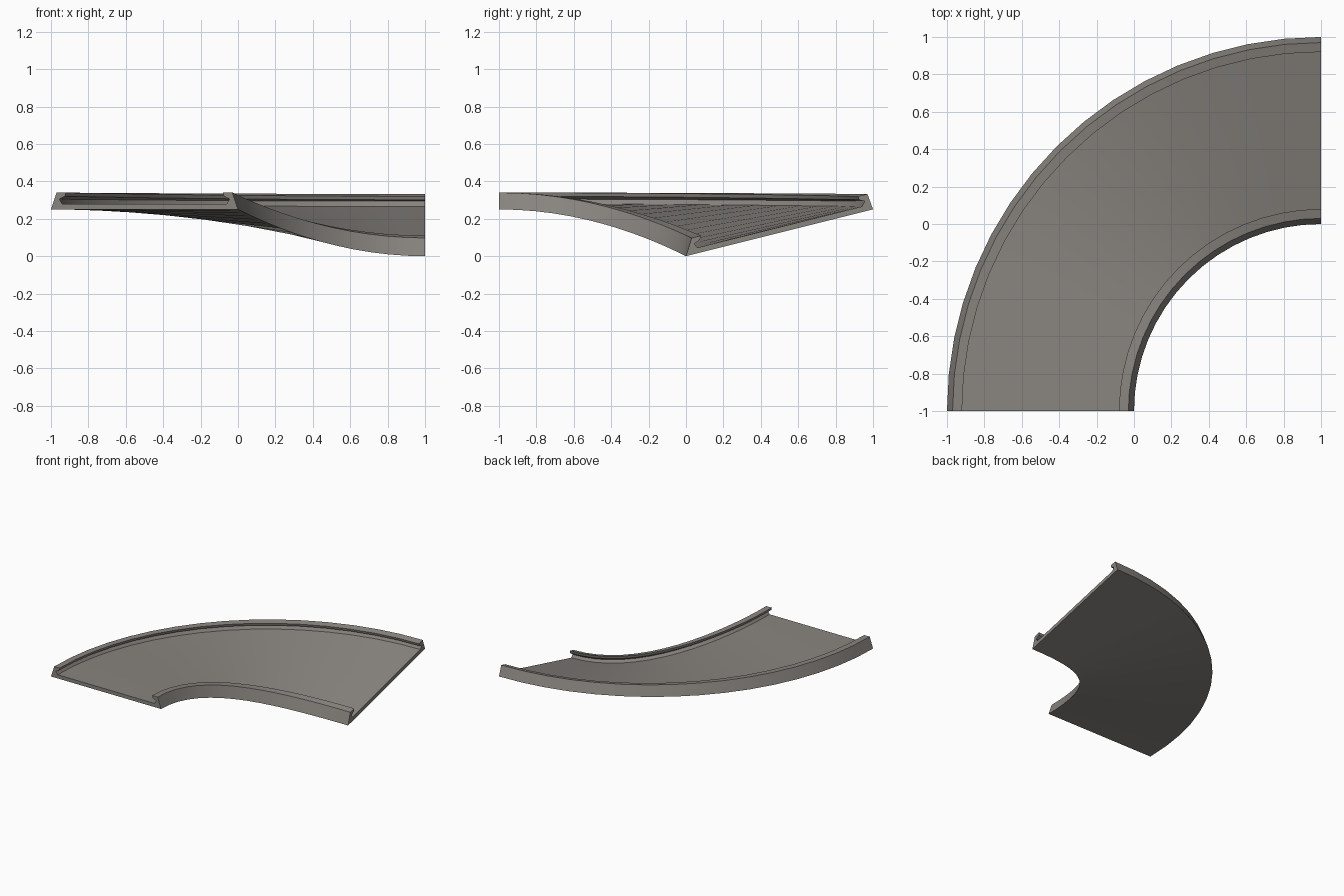
import bpy, bmesh, math

if "Cube" in bpy.data.objects:
    bpy.data.objects.remove(bpy.data.objects["Cube"])

SEG = 16          # facets around the quarter turn
CX, CY = 1.0, -1.0
DROP = 0.25       # how far the inner edge sinks at the banked end

# Cross-section of one kerb: (distance from track edge, height above base)
kerb = [(0, 0), (0.03, 0.09), (0.08, 0.09), (0.075, 0.07), (0.045, 0.055), (0.06, 0.03)]
profile = [(1 + d, h) for d, h in kerb] + [(2 - d, h) for d, h in reversed(kerb)]

mat = bpy.data.materials.new("warm grey")
mat.diffuse_color = (0.25, 0.235, 0.215, 1)
mat.use_nodes = True
mat.node_tree.nodes["Principled BSDF"].inputs["Base Color"].default_value = mat.diffuse_color

# Sweep the profile round the bend, shearing it into the bank
bm = bmesh.new()
rings = []
for i in range(SEG + 1):
    a = math.pi / 2 * i / SEG
    dip = DROP * math.sin(a) ** 2
    rings.append([bm.verts.new((CX - r * math.cos(a), CY + r * math.sin(a),
                                DROP + h - dip * (2 - r))) for r, h in profile])
n = len(profile)
for a, b in zip(rings, rings[1:]):
    for j in range(n):
        k = (j + 1) % n
        bm.faces.new((a[j], a[k], b[k], b[j]))
# End caps
bm.faces.new(rings[0])
bm.faces.new(rings[-1])
bmesh.ops.recalc_face_normals(bm, faces=bm.faces)

mesh = bpy.data.meshes.new("banked_curve_track")
bm.to_mesh(mesh)
bm.free()
mesh.materials.append(mat)
track = bpy.data.objects.new("banked_curve_track", mesh)
bpy.context.collection.objects.link(track)
bpy.context.view_layer.objects.active = track
track.select_set(True)
bpy.ops.object.shade_smooth_by_angle(angle=math.radians(20))
